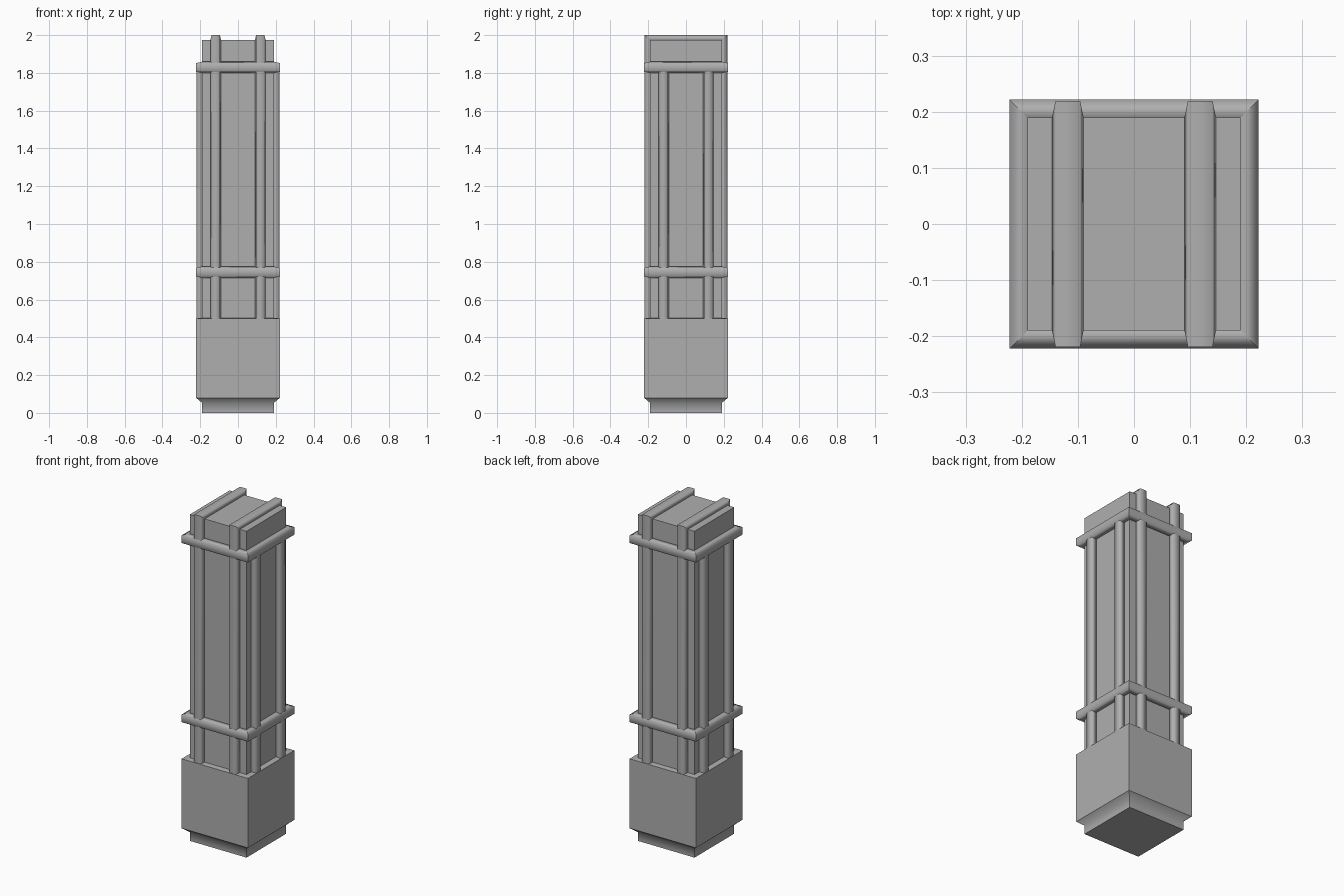
import bpy, bmesh

if "Cube" in bpy.data.objects:
    bpy.data.objects.remove(bpy.data.objects["Cube"])

CORE, OUT, STRAP = 0.19, 0.222, 0.219   # half-widths: core, ring/block, strap
TOP = 1.975

grey = bpy.data.materials.new("dark_grey")
grey.diffuse_color = (0.43, 0.43, 0.43, 1)
grey.use_nodes = True
grey.node_tree.nodes["Principled BSDF"].inputs["Base Color"].default_value = grey.diffuse_color


def finish(name, bm):
    bmesh.ops.recalc_face_normals(bm, faces=bm.faces)
    mesh = bpy.data.meshes.new(name)
    bm.to_mesh(mesh)
    bm.free()
    mesh.materials.append(grey)
    ob = bpy.data.objects.new(name, mesh)
    bpy.context.collection.objects.link(ob)
    return ob


def loft(bm, sections, closed=False):
    """Skin four-sided sections; faces smooth, section edges sharp."""
    rows = [[bm.verts.new(p) for p in s] for s in sections]
    for i in range(len(rows) - (not closed)):
        a, b = rows[i], rows[(i + 1) % len(rows)]
        for k in range(4):
            bm.faces.new((a[k], a[(k + 1) % 4], b[(k + 1) % 4], b[k])).smooth = True
    if not closed:
        bm.faces.new(rows[0])
        bm.faces.new(rows[-1])
    for r in rows:
        for k in range(4):
            bm.edges.get((r[k], r[(k + 1) % 4])).smooth = False
    return rows


def square_stack(name, profile, soft=()):
    """Stacked squares; only the levels listed in soft are shaded smooth."""
    bm = bmesh.new()
    rows = loft(bm, [[(x * h, y * h, z) for x, y in square(1)] for h, z in profile])
    for a, b in zip(rows, rows[1:]):
        for k in range(4):
            bm.edges.get((a[k], b[k])).smooth = False
    for i in soft:
        for k in range(4):
            bm.edges.get((rows[i][k], rows[i][(k + 1) % 4])).smooth = True
    return finish(name, bm)


def band(name, inner, outer, place, closed=False, w_in=0.028, w_out=0.022):
    """Tapered band along matching inner and outer paths."""
    bm = bmesh.new()
    loft(bm, [[place(i, -w_in), place(o, -w_out), place(o, w_out), place(i, w_in)]
              for i, o in zip(inner, outer)], closed)
    return finish(name, bm)


def square(h):
    return [(-h, -h), (h, -h), (h, h), (-h, h)]


# Core post and heavy base block with chamfered foot
square_stack("post_core", [(CORE, 0.4), (CORE, TOP)])
square_stack("base_block",
             [(CORE, 0), (CORE, 0.053), (OUT, 0.08), (OUT, 0.5), (CORE, 0.503)], soft=(1,))

# Horizontal rings
for name, z in (("lower_ring", 0.745), ("upper_ring", 1.829)):
    band(name, square(CORE), square(OUT), lambda p, w, z=z: (p[0], p[1], z + w),
         True, 0.030, 0.023)

for s, side in ((-1, "a"), (1, "b")):
    c = s * 0.118
    # Straps running up the front, over the top and down the back
    band("over_strap_" + side,
         [(-CORE, 0.49), (-CORE, TOP), (CORE, TOP), (CORE, 0.49)],
         [(-STRAP, 0.49), (-STRAP, 2.0), (STRAP, 2.0), (STRAP, 0.49)],
         lambda p, w, c=c: (c + w, p[0], p[1]))
    # Straps on the left and right faces, ending under the upper ring
    for d, face in ((-1, "left"), (1, "right")):
        band(f"{face}_strap_{side}",
             [(d * CORE, 0.49), (d * CORE, 1.83)],
             [(d * STRAP, 0.49), (d * STRAP, 1.83)],
             lambda p, w, c=c: (p[0], c + w, p[1]))
